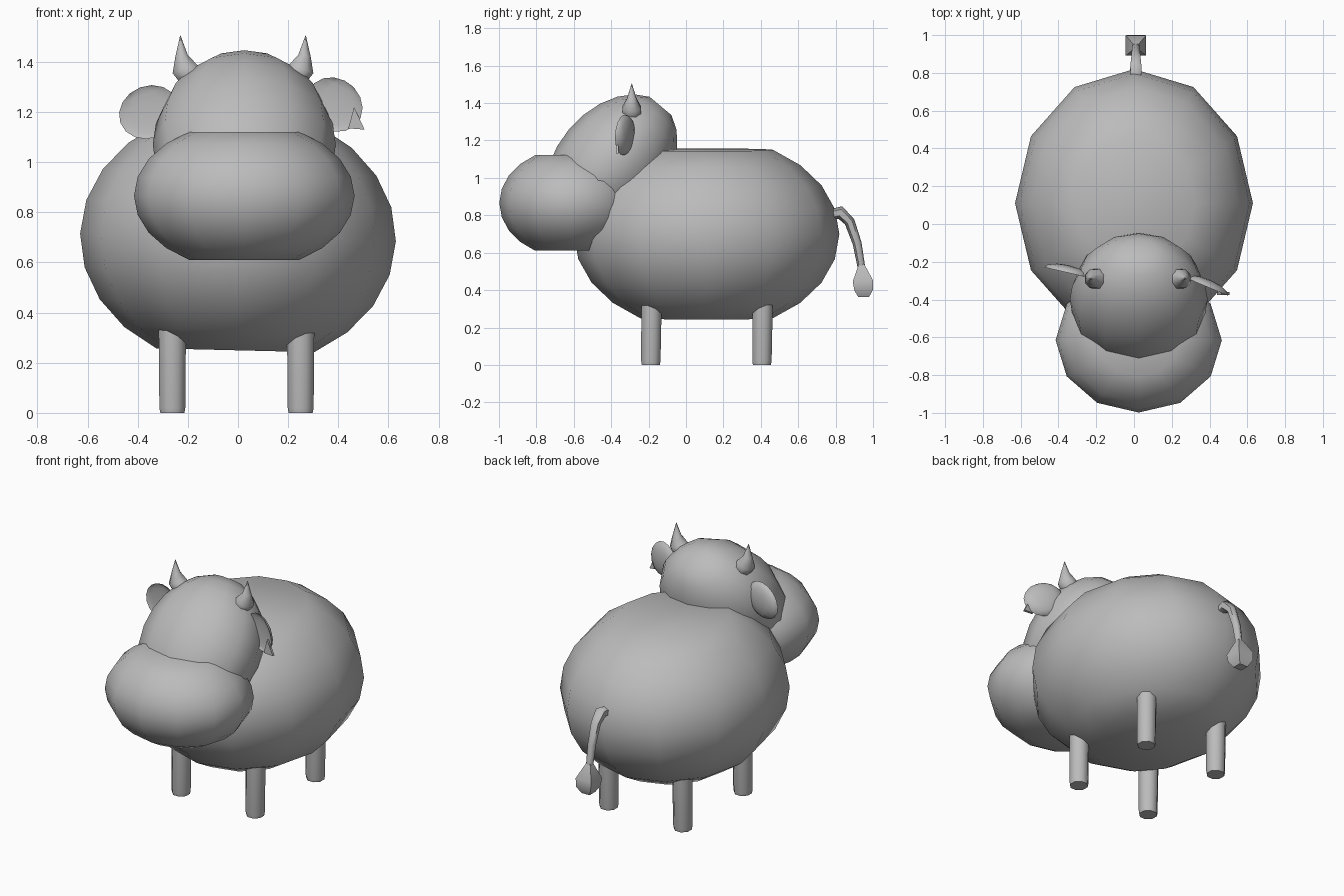
import bpy, bmesh
from math import sin, cos, pi, radians
from mathutils import Vector, Matrix

if "Cube" in bpy.data.objects:
    bpy.data.objects.remove(bpy.data.objects["Cube"])

grey = bpy.data.materials.new("plain_grey")
grey.use_nodes = True
COLOUR = (0.5, 0.5, 0.5, 1)
grey.diffuse_color = COLOUR
grey.node_tree.nodes["Principled BSDF"].inputs["Base Color"].default_value = COLOUR

MID = 0.02  # the head's own centre line


def finish(name, bm, sharp=60):
    bmesh.ops.recalc_face_normals(bm, faces=bm.faces[:])
    mesh = bpy.data.meshes.new(name)
    bm.to_mesh(mesh)
    bm.free()
    mesh.materials.append(grey)
    obj = bpy.data.objects.new(name, mesh)
    bpy.context.collection.objects.link(obj)
    bpy.ops.object.select_all(action='DESELECT')
    bpy.context.view_layer.objects.active = obj
    obj.select_set(True)
    bpy.ops.object.shade_smooth_by_angle(angle=radians(sharp))
    return obj


def skin(bm, rings):
    """Join rings of vertices and close both ends."""
    n = len(rings[0])
    for a, b in zip(rings, rings[1:]):
        for i in range(n):
            j = (i + 1) % n
            bm.faces.new((a[i], a[j], b[j], b[i]))
    bm.faces.new(rings[0])
    bm.faces.new(rings[-1])


def cut_ball(name, centre, size, first=30, last=150, rot=Matrix()):
    """Twelve-sided ball with flat caps at the given polar angles."""
    bm = bmesh.new()
    rings = []
    for deg in range(first, last + 1, 15):
        t = radians(deg)
        rings.append([bm.verts.new((size[0] * sin(t) * sin(i * pi / 6),
                                    size[1] * sin(t) * cos(i * pi / 6),
                                    size[2] * cos(t))) for i in range(12)])
    skin(bm, rings)
    bm.transform(Matrix.Translation(centre) @ rot)
    return finish(name, bm)


def tube(name, path, sides, sharp=60):
    """Tube through (point, radius) pairs, rings square to the path."""
    bm = bmesh.new()
    pts = [Vector(p) for p, r in path]
    rings = []
    for k, (p, r) in enumerate(path):
        along = pts[min(k + 1, len(pts) - 1)] - pts[max(k - 1, 0)]
        side = Vector((1, 0, 0))
        side = (side - along * side.dot(along) / along.length_squared).normalized()
        up = along.normalized().cross(side)
        ring = []
        for i in range(sides):
            a = 2 * pi * (i + 0.5) / sides
            ring.append(bm.verts.new(pts[k] + r * (side * cos(a) + up * sin(a))))
        rings.append(ring)
    skin(bm, rings)
    return finish(name, bm, sharp)


# Body, muzzle and head
cut_ball("body", (0, 0.11, 0.70), (0.63, 0.71, 0.52),
         rot=Matrix.Rotation(radians(1.4), 4, 'Y'))
cut_ball("muzzle", (MID + 0.005, -0.615, 0.866), (0.44, 0.383, 0.295))
cut_ball("head", (MID + 0.005, -0.40, 1.07), (0.365, 0.295, 0.425), 15, 165,
         rot=Matrix.Rotation(radians(-40), 4, 'X'))

# Legs
for side, x in (("left", 0.25), ("right", -0.262)):
    for end, y in (("front", -0.188), ("back", 0.406)):
        tube(f"{end}_{side}_leg", [((x, y, 0), 0.052), ((x, y, 0.02), 0.056),
                                   ((x, y + 0.005, 0.45), 0.060)], 8)

# Horns
for side, s in (("left", 1), ("right", -1)):
    tube(f"{side}_horn", [((MID + s * x, -0.29, z), r) for x, z, r in
                          ((0.17, 1.32, 0.04), (0.21, 1.345, 0.055),
                           (0.235, 1.375, 0.054), (0.245, 1.425, 0.027),
                           (0.25, 1.505, 0.001))], 8)

# Ears: flattened balls hollowed at the front
for side, centre, turn in (("left", (0.385, -0.332, 1.23), -23),
                           ("right", (-0.355, -0.257, 1.20), -13)):
    bm = bmesh.new()
    bmesh.ops.create_uvsphere(bm, u_segments=12, v_segments=8, radius=1)
    for v in bm.verts:
        if v.co.y < -0.01:
            v.co.y *= -0.3
    bm.transform(Matrix.Translation(centre)
                 @ Matrix.Rotation(radians(turn), 4, 'Z')
                 @ Matrix.Rotation(radians(25 if side == "left" else -20), 4, 'Y')
                 @ Matrix.Diagonal((0.125, 0.04, 0.105, 1)))
    finish(f"{side}_ear", bm)

# Ear tag
bm = bmesh.new()
rings = []
for y in (-0.375, -0.36):
    rings.append([bm.verts.new((x, y, z)) for x, z in
                  ((0.463, 1.22), (0.44, 1.135), (0.505, 1.13))])
skin(bm, rings)
finish("ear_tag", bm, 30)

# Tail with a square tuft
tube("tail", [((0.01, y, z), r) for y, z, r in
              ((0.76, 0.80, 0.03), (0.825, 0.815, 0.035), (0.875, 0.765, 0.028),
               (0.915, 0.65, 0.024), (0.94, 0.51, 0.02))], 6)
tube("tail_tuft", [((0.01, y, z), r) for y, z, r in
                   ((0.938, 0.54, 0.02), (0.945, 0.45, 0.076),
                    (0.95, 0.40, 0.07), (0.95, 0.362, 0.04))], 4, 40)
